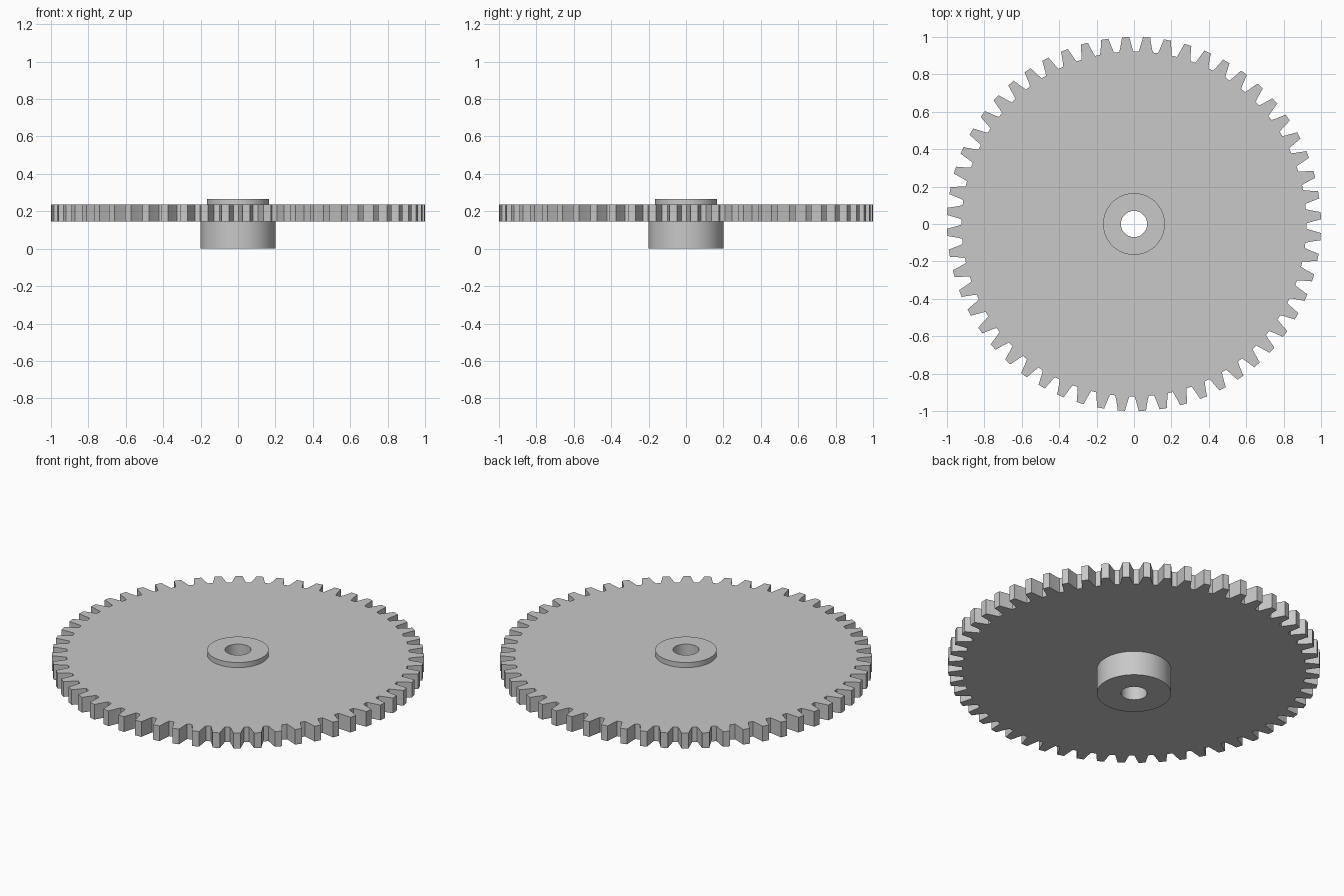
import bpy, bmesh, math

if "Cube" in bpy.data.objects:
    bpy.data.objects.remove(bpy.data.objects["Cube"])

TEETH = 56
PITCH = 2 * math.pi / TEETH
PHASE = math.radians(2.55)
# half of one tooth: radius and half thickness, from root to tip
FLANK = [(0.922, 0.038), (0.945, 0.0315), (0.9655, 0.027), (0.985, 0.0225), (1.0, 0.0195)]

# toothed outline as (radius, angle)
outline = []
for k in range(TEETH):
    mid = PHASE + k * PITCH
    outline += [(r, mid - h / r) for r, h in FLANK]
    outline += [(r, mid + h / r) for r, h in reversed(FLANK)]

# closed cross-section: radius (None = toothed outline) and height
SECTION = [
    (0.07, 0.0), (0.20, 0.0), (0.20, 0.145),      # lower hub
    (None, 0.145), (None, 0.235),                 # toothed plate
    (0.165, 0.235), (0.165, 0.265), (0.07, 0.265) # upper collar and bore
]

bm = bmesh.new()
loops = []
for radius, z in SECTION:
    loops.append([bm.verts.new(((radius or r) * math.cos(a), (radius or r) * math.sin(a), z))
                  for r, a in outline])

# skin neighbouring loops, the last one joining the first through the bore
n = len(outline)
for i, low in enumerate(loops):
    high = loops[(i + 1) % len(loops)]
    for j in range(n):
        k = (j + 1) % n
        bm.faces.new((low[j], low[k], high[k], high[j]))
bmesh.ops.recalc_face_normals(bm, faces=bm.faces[:])

mesh = bpy.data.meshes.new("gear_wheel")
bm.to_mesh(mesh)
bm.free()
gear = bpy.data.objects.new("gear_wheel", mesh)
bpy.context.collection.objects.link(gear)

# plain grey metal
grey = bpy.data.materials.new("grey_metal")
grey.diffuse_color = (0.58, 0.58, 0.58, 1)
grey.use_nodes = True
grey.node_tree.nodes["Principled BSDF"].inputs["Base Color"].default_value = grey.diffuse_color
mesh.materials.append(grey)

# smooth hub and bore, crisp rims and teeth
bpy.context.view_layer.objects.active = gear
gear.select_set(True)
bpy.ops.object.shade_smooth_by_angle(angle=math.radians(30))
